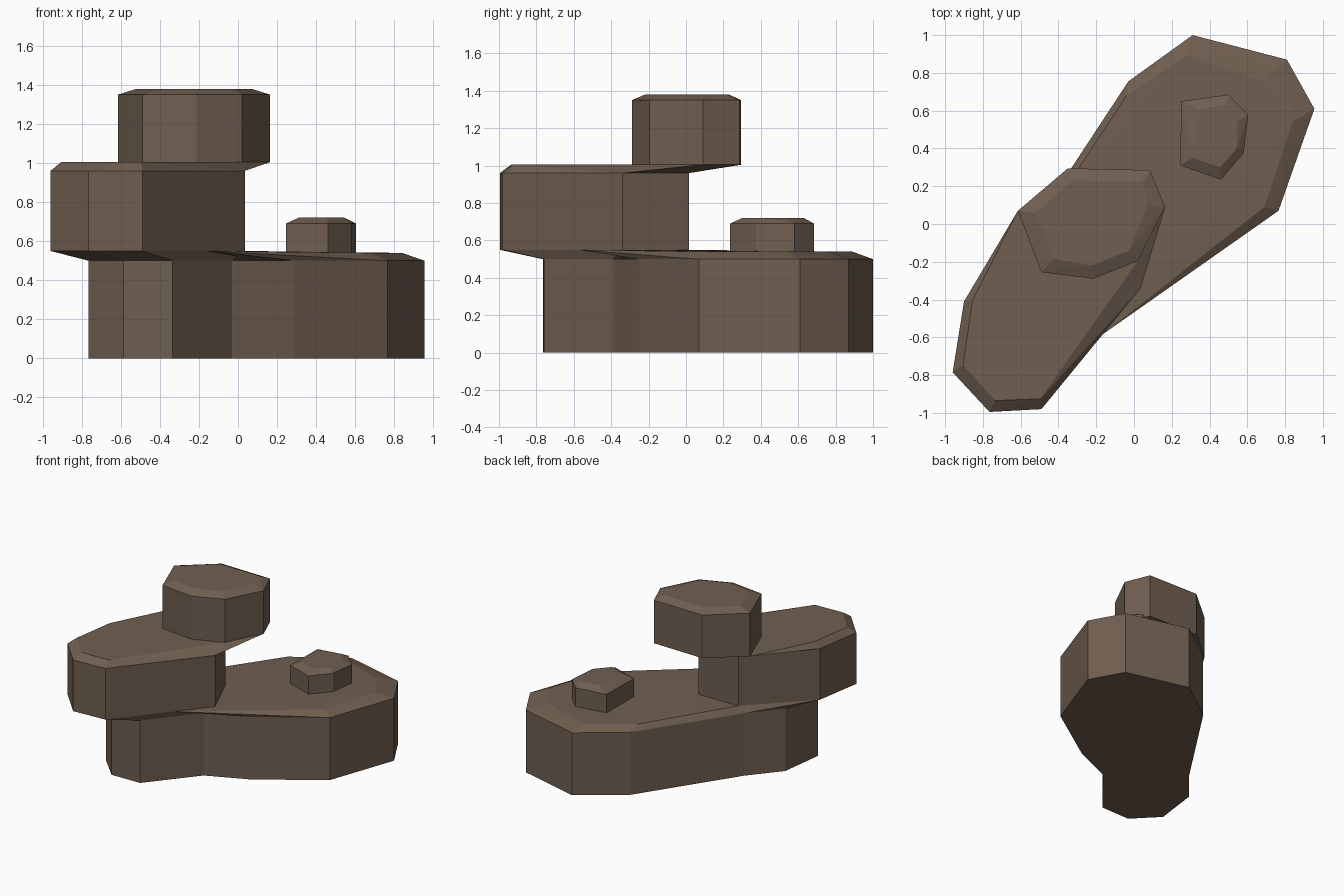
import bpy, bmesh

if "Cube" in bpy.data.objects:
    bpy.data.objects.remove(bpy.data.objects["Cube"])

rock = bpy.data.materials.new("brown_rock")
rock.diffuse_color = (0.16, 0.113, 0.08, 1)
rock.use_nodes = True
rock.node_tree.nodes["Principled BSDF"].inputs["Base Color"].default_value = rock.diffuse_color


def finish(bm, name):
    bmesh.ops.recalc_face_normals(bm, faces=bm.faces[:])
    me = bpy.data.meshes.new(name)
    bm.to_mesh(me)
    bm.free()
    me.materials.append(rock)
    ob = bpy.data.objects.new(name, me)
    bpy.context.collection.objects.link(ob)
    return ob


def at(points, z):
    return [(x, y, z) for x, y in points]


def add_walls(bm, ring, z0, z1, floor=False):
    lo = [bm.verts.new(p) for p in at(ring, z0)]
    hi = [bm.verts.new(p) for p in at(ring, z1)]
    n = len(ring)
    for i in range(n):
        j = (i + 1) % n
        bm.faces.new((lo[i], lo[j], hi[j], hi[i]))
    if floor:
        bm.faces.new(lo[::-1])


def walls(name, ring, z0, z1, floor=False):
    bm = bmesh.new()
    add_walls(bm, ring, z0, z1, floor)
    return finish(bm, name)


def hull(name, points, open_levels):
    # convex facetted layer; flat faces on the given levels stay open
    bm = bmesh.new()
    vs = [bm.verts.new(p) for p in points]
    bmesh.ops.convex_hull(bm, input=vs)
    bmesh.ops.recalc_face_normals(bm, faces=bm.faces[:])
    flat = [f for f in bm.faces if any(
        all(abs(v.co.z - z) < 1e-4 for v in f.verts) for z in open_levels)]
    bmesh.ops.delete(bm, geom=flat, context='FACES')
    loose = [v for v in bm.verts if not v.link_faces]
    bmesh.ops.delete(bm, geom=loose, context='VERTS')
    bmesh.ops.dissolve_limit(bm, angle_limit=0.01,
                             verts=bm.verts[:], edges=bm.edges[:])
    return finish(bm, name)


# Outlines seen from above, counter-clockwise
head = [(0.29, -0.25), (0.765, 0.07), (0.955, 0.61), (0.81, 0.87),
        (0.31, 1.0), (-0.03, 0.755)]
tail = [(-0.52, 0.01), (-0.72, -0.23), (-0.765, -0.58),
        (-0.585, -0.765), (-0.335, -0.76), (-0.03, -0.39)]
head_top = [(0.69, 0.09), (0.84, 0.54), (0.68, 0.76), (0.27, 0.89),
            (-0.04, 0.68)]
middle = [(-0.96, -0.785), (-0.765, -0.995), (-0.49, -0.98), (0.035, -0.34),
          (-0.12, 0.015), (-0.475, 0.015), (-0.9, -0.41)]
middle_top = [(-0.905, -0.745), (-0.735, -0.935), (-0.495, -0.925),
              (-0.855, -0.405)]
upper = [(-0.615, 0.07), (-0.49, -0.255), (-0.215, -0.29), (0.02, -0.195),
         (0.165, 0.09), (0.085, 0.285), (-0.35, 0.295)]
upper_top = [(-0.52, 0.06), (-0.425, -0.185), (-0.225, -0.22),
             (-0.025, -0.14), (0.07, 0.1), (0.045, 0.225), (-0.325, 0.23)]
small = [(0.245, 0.31), (0.46, 0.235), (0.58, 0.375), (0.605, 0.58),
         (0.5, 0.685), (0.25, 0.65)]
small_top = [(0.31, 0.35), (0.455, 0.3), (0.545, 0.4), (0.545, 0.54),
             (0.485, 0.63), (0.345, 0.605)]

# Lowest slab with its bevelled cap
walls("base_slab", head + tail, 0, 0.5, floor=True)
hull("base_cap",
     at(head + tail[:1], 0.5) + at(head_top, 0.54)
     + at([(-0.16, -0.58)] + middle[3:6], 0.55), [0.5])

# Flared underside and walls of the middle slab
hull("middle_flare", at(tail, 0.5) + at(middle, 0.55), [0.5, 0.55])
walls("middle_slab", middle, 0.55, 0.96)

# Bevelled middle cap, flaring out under the upper stone
hull("middle_cap", at(middle, 0.96) + at(middle_top + upper, 1.005), [0.96])

# Upper stone and small stone, each with a bevelled cap
for name, ring, top, z0, z1, z2 in (
        ("upper_stone", upper, upper_top, 1.005, 1.35, 1.38),
        ("small_stone", small, small_top, 0.54, 0.69, 0.72)):
    walls(name, ring, z0, z1)
    hull(name + "_cap", at(ring, z1) + at(top, z2), [z1])
